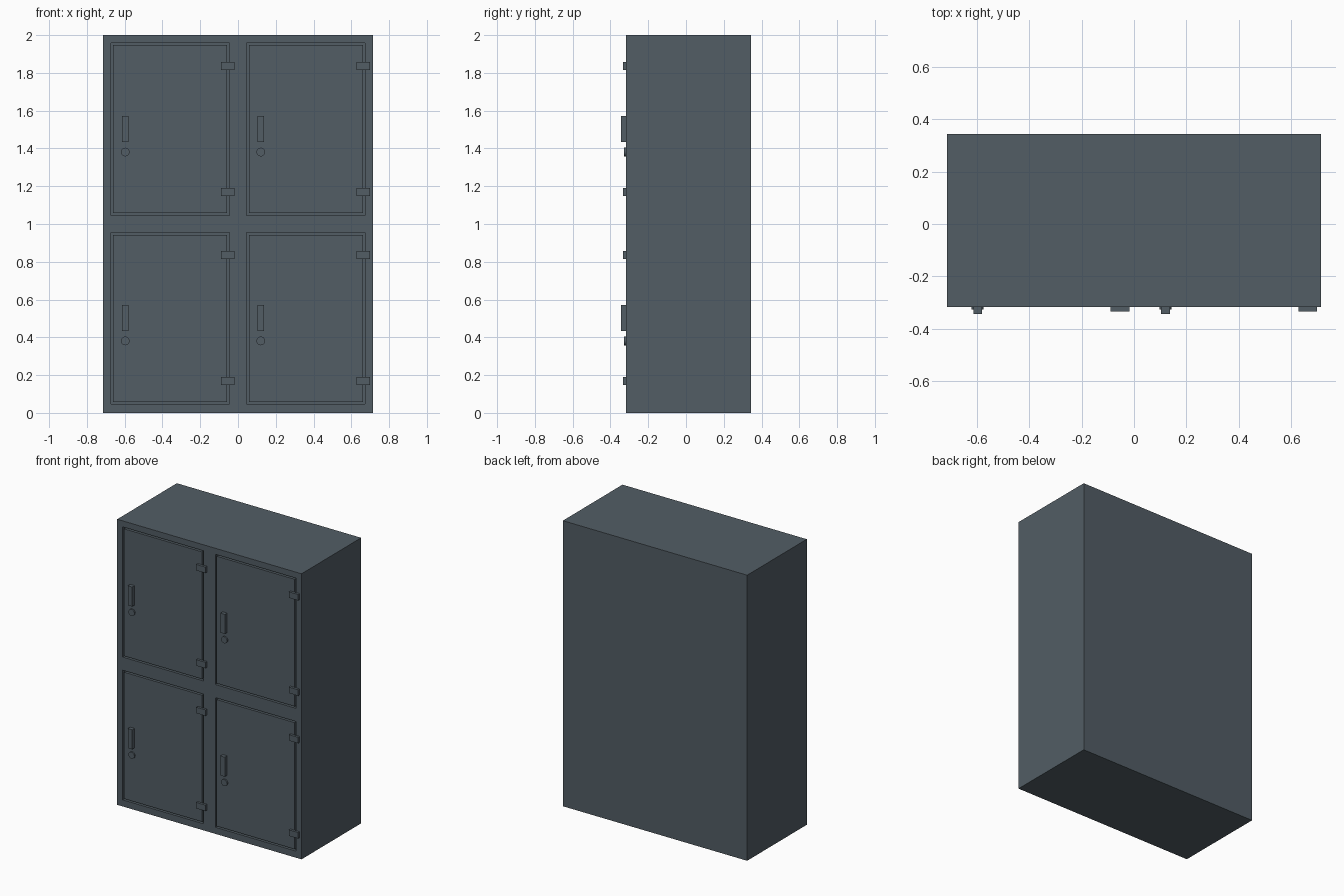
import bpy, bmesh
from mathutils import Vector

if "Cube" in bpy.data.objects:
    bpy.data.objects.remove(bpy.data.objects["Cube"])

W, H = 0.714, 2.0              # half width, height
FRONT, BACK = -0.317, 0.343    # body depth range
GAP, RECESS = 0.011, 0.02      # groove around each door
COLS = [(-0.672, -0.046), (0.046, 0.672)]
ROWS = [(0.046, 0.954), (1.046, 1.958)]

steel = bpy.data.materials.new("slate_grey_steel")
steel.diffuse_color = (0.085, 0.11, 0.13, 1)
steel.use_nodes = True
steel.node_tree.nodes["Principled BSDF"].inputs["Base Color"].default_value = steel.diffuse_color


def finish(bm, name):
    bmesh.ops.recalc_face_normals(bm, faces=bm.faces)
    mesh = bpy.data.meshes.new(name)
    bm.to_mesh(mesh)
    bm.free()
    mesh.materials.append(steel)
    ob = bpy.data.objects.new(name, mesh)
    bpy.context.collection.objects.link(ob)
    return ob


def box_bm(x0, x1, y0, y1, z0, z1):
    bm = bmesh.new()
    bmesh.ops.create_cube(bm, size=1)
    for v in bm.verts:
        v.co = Vector((x0 if v.co.x < 0 else x1,
                       y0 if v.co.y < 0 else y1,
                       z0 if v.co.z < 0 else z1))
    return bm


def box(name, *dims):
    return finish(box_bm(*dims), name)


# cabinet body: slice the box at the door edges, then sink the door openings
bm = box_bm(-W, W, FRONT, BACK, 0, H)
cuts = [((x, 0, 0), (1, 0, 0)) for c in COLS for x in c]
cuts += [((0, 0, z), (0, 0, 1)) for r in ROWS for z in r]
for co, no in cuts:
    bmesh.ops.bisect_plane(bm, geom=bm.verts[:] + bm.edges[:] + bm.faces[:],
                           plane_co=co, plane_no=no)
openings = []
for f in bm.faces:
    c = f.calc_center_median()
    if (f.normal.y < -0.9 and any(a < c.x < b for a, b in COLS)
            and any(a < c.z < b for a, b in ROWS)):
        openings.append(f)
bmesh.ops.inset_individual(bm, faces=openings, thickness=0, depth=-RECESS)
finish(bm, "cabinet_body")

for (x0, x1), side in zip(COLS, ("left", "right")):
    for (z0, z1), level, base in zip(ROWS, ("lower", "upper"), (0, 1)):
        tag = f"{level}_{side}"
        # door panel, flush with the frame
        box("door_" + tag, x0 + GAP, x1 - GAP, FRONT, FRONT + RECESS,
            z0 + GAP, z1 - GAP)
        # handle bar
        hx = x0 + 0.075
        box("handle_" + tag, hx - 0.017, hx + 0.017, -0.343, FRONT,
            base + 0.434, base + 0.571)
        # round lock
        bm = bmesh.new()
        bmesh.ops.create_cone(bm, cap_ends=True, segments=24,
                              radius1=0.023, radius2=0.023, depth=0.01)
        for v in bm.verts:
            v.co = Vector((hx + v.co.x, FRONT - 0.005 + v.co.z,
                           base + 0.381 + v.co.y))
        lock = finish(bm, "lock_" + tag)
        bpy.context.view_layer.objects.active = lock
        lock.select_set(True)
        bpy.ops.object.shade_smooth_by_angle()
        lock.select_set(False)
        # hinges
        for pos, hz in (("bottom", 0.169), ("top", 0.836)):
            box(f"hinge_{pos}_{tag}", x1 - 0.044, x1 + 0.028, -0.334, FRONT,
                base + hz - 0.021, base + hz + 0.021)
